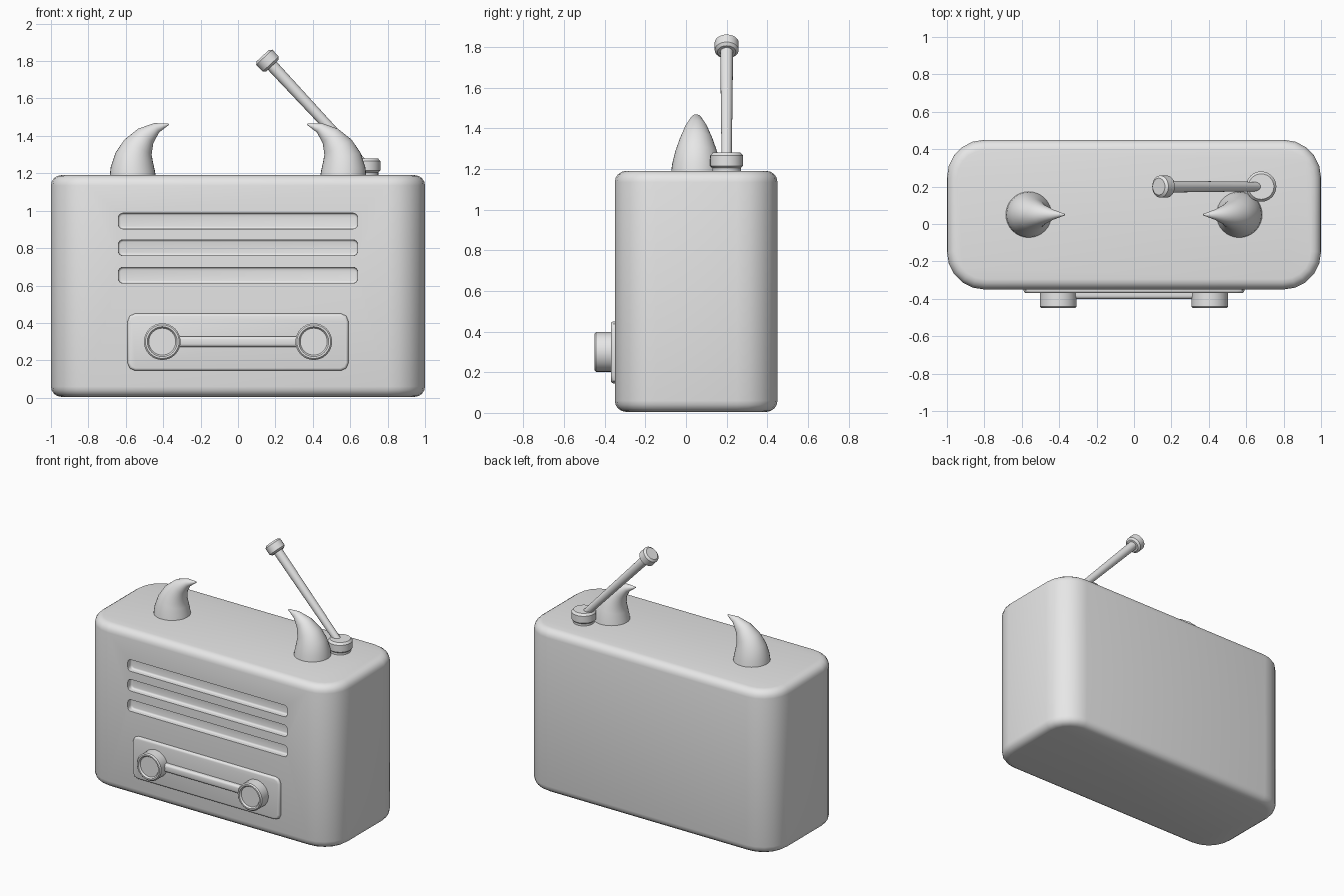
import bpy, bmesh, math
from mathutils import Vector

cube = bpy.data.objects.get("Cube")
if cube:
    bpy.data.objects.remove(cube, do_unlink=True)

grey = bpy.data.materials.new("plain_grey")
grey.use_nodes = True
COLOUR = (0.8, 0.8, 0.8, 1)
grey.diffuse_color = COLOUR
grey.node_tree.nodes["Principled BSDF"].inputs["Base Color"].default_value = COLOUR


def finish(bm, name, angle=40):
    bmesh.ops.recalc_face_normals(bm, faces=bm.faces)
    mesh = bpy.data.meshes.new(name)
    bm.to_mesh(mesh)
    bm.free()
    mesh.materials.append(grey)
    obj = bpy.data.objects.new(name, mesh)
    bpy.context.collection.objects.link(obj)
    smooth(obj, angle)
    return obj


def smooth(obj, angle):
    bpy.ops.object.select_all(action="DESELECT")
    bpy.context.view_layer.objects.active = obj
    obj.select_set(True)
    bpy.ops.object.shade_smooth_by_angle(angle=math.radians(angle))


def rounded_box(name, low, high, axis, corner, corner_seg, edge, edge_seg, angle=40):
    """Box whose edges along one axis are rounded, then its two end rims."""
    bm = bmesh.new()
    bmesh.ops.create_cube(bm, size=1)
    low, high = Vector(low), Vector(high)
    for v in bm.verts:
        v.co = Vector([(low[i] + high[i]) / 2 + v.co[i] * (high[i] - low[i]) for i in range(3)])
    along = [e for e in bm.edges
             if abs((e.verts[0].co - e.verts[1].co).normalized()[axis]) > 0.9]
    bmesh.ops.bevel(bm, geom=along, offset=corner, segments=corner_seg, profile=0.5, affect="EDGES")
    if edge:
        rims = [e for e in bm.edges
                if abs(e.verts[0].co[axis] - e.verts[1].co[axis]) < 1e-5]
        bmesh.ops.bevel(bm, geom=rims, offset=edge, segments=edge_seg, profile=0.5, affect="EDGES")
    return finish(bm, name, angle)


def rings(name, centres, radii, sides=32, axis=None, angle=40):
    """Skin round sections along a path, facing along the path or a fixed axis."""
    bm = bmesh.new()
    centres = [Vector(c) for c in centres]
    loops = []
    for i, (c, r) in enumerate(zip(centres, radii)):
        d = axis or centres[min(i + 1, len(centres) - 1)] - centres[max(i - 1, 0)]
        d = Vector(d).normalized()
        side = Vector((0, 1, 0)) if abs(d.y) < 0.9 else Vector((1, 0, 0))
        up = d.cross(side).normalized()
        loops.append([bm.verts.new(c + r * (math.cos(t) * side + math.sin(t) * up))
                      for t in (math.tau * k / sides for k in range(sides))])
    for a, b in zip(loops, loops[1:]):
        for k in range(sides):
            n = (k + 1) % sides
            bm.faces.new((a[k], a[n], b[n], b[k]))
    bm.faces.new(loops[0][::-1])
    bm.faces.new(loops[-1])
    return finish(bm, name, angle)


def turned(name, base, axis, profile, angle=40):
    """Turned part: profile is (distance along axis, radius)."""
    axis = Vector(axis).normalized()
    return rings(name, [Vector(base) + axis * h for h, r in profile],
                 [r for h, r in profile], axis=axis, angle=angle)


# Cabinet with three speaker slots cut into the front
body = rounded_box("cabinet", (-1, -0.35, 0.005), (1, 0.45, 1.19), 2, 0.2, 5, 0.055, 4)
cutters = []
for z in (0.655, 0.802, 0.945):
    c = rounded_box("slot_cutter", (-0.64, -0.5, z - 0.042), (0.64, -0.31, z + 0.042),
                    1, 0.025, 4, 0.012, 3)
    c.hide_render = True
    m = body.modifiers.new("slot", "BOOLEAN")
    m.object, m.operation, m.solver = c, "DIFFERENCE", "EXACT"
    cutters.append(c)
bpy.context.view_layer.update()
carved = bpy.data.meshes.new_from_object(body.evaluated_get(bpy.context.evaluated_depsgraph_get()))
body.modifiers.clear()
body.data = carved
for c in cutters:
    bpy.data.objects.remove(c, do_unlink=True)
smooth(body, 40)

# Control panel, tuning bar and knobs
rounded_box("control_panel", (-0.59, -0.37, 0.145), (0.59, -0.33, 0.45), 1, 0.04, 2, 0.014, 3)
rounded_box("tuning_bar", (-0.33, -0.4, 0.272), (0.33, -0.35, 0.328), 0, 0.015, 3, 0, 0)
for side, x in (("right", -0.405), ("left", 0.405)):
    turned(side + "_knob", (x, -0.36, 0.3), (0, -1, 0),
           [(0, 0.098), (0.082, 0.098), (0.09, 0.09), (0.09, 0.08), (0.078, 0.072)])

# Curved horns leaning toward the middle
path = [(0.5625, 1.17), (0.563, 1.225), (0.555, 1.285), (0.535, 1.34),
        (0.493, 1.4), (0.435, 1.443), (0.37, 1.463)]
girth = [0.125, 0.118, 0.103, 0.083, 0.056, 0.028, 0.004]
for side, s in (("right", -1), ("left", 1)):
    rings(side + "_horn", [(s * x, 0.05, z) for x, z in path], girth, angle=60)

# Aerial: round foot, slanted rod and end cap
turned("aerial_foot", (0.68, 0.2, 1.185), (0, 0, 1),
       [(0, 0.07), (0.02, 0.07), (0.03, 0.081), (0.08, 0.081), (0.095, 0.068)])
foot, tip = Vector((0.675, 0.2, 1.245)), Vector((0.157, 0.2, 1.803))
rings("aerial_rod", [foot, tip], [0.025, 0.032], sides=20)
turned("aerial_cap", tip, tip - foot,
       [(-0.038, 0.045), (-0.026, 0.059), (0.024, 0.059), (0.036, 0.045)])
